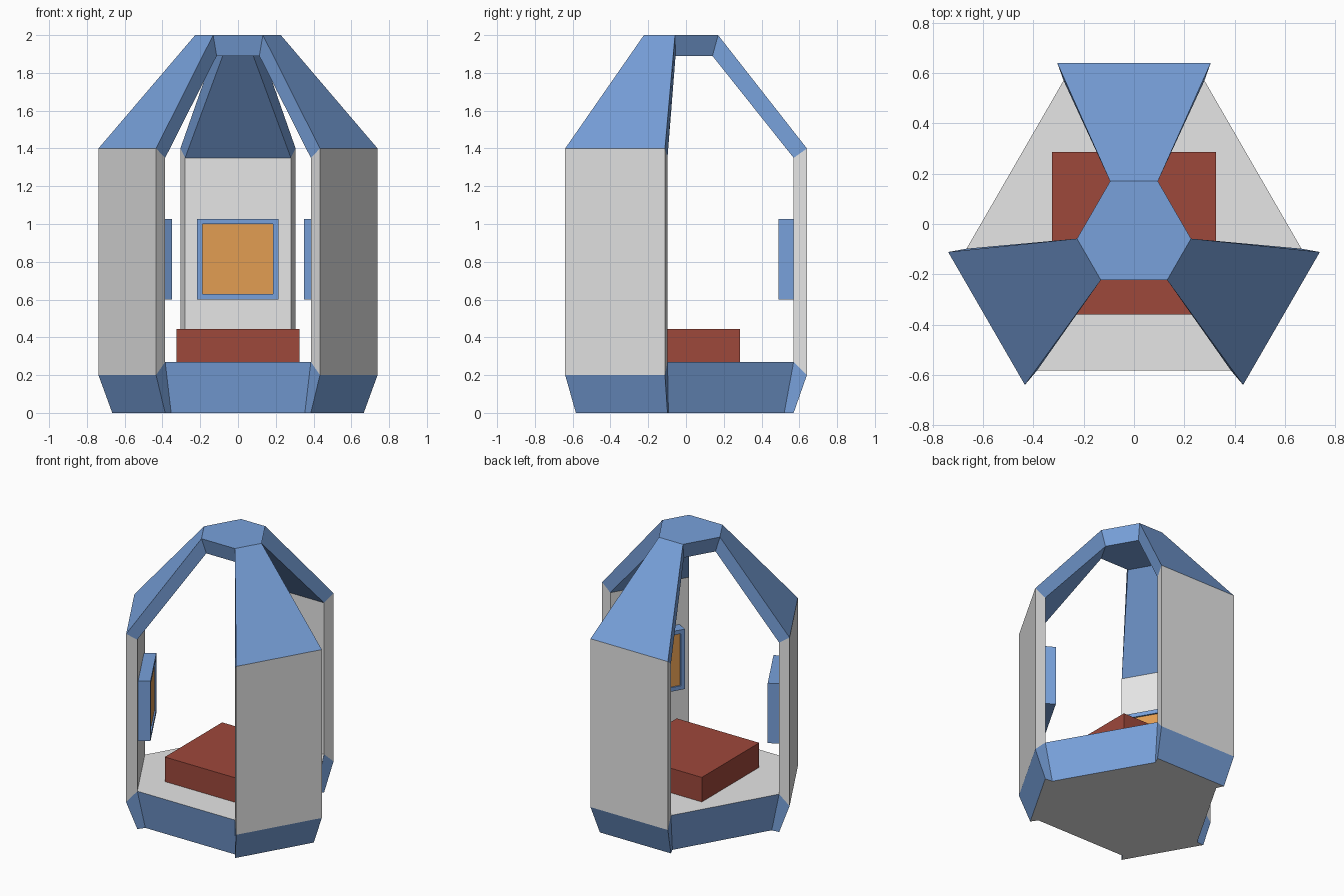
import bpy, bmesh
from math import radians
from mathutils import Matrix, Vector

cube = bpy.data.objects.get("Cube")
if cube:
    bpy.data.objects.remove(cube, do_unlink=True)

CENTRE = Vector((0, -0.037, 0))


def material(name, srgb):
    color = [(((c / 255) + 0.055) / 1.055) ** 2.4 for c in srgb] + [1]
    m = bpy.data.materials.new(name)
    m.use_nodes = True
    m.diffuse_color = color
    m.node_tree.nodes["Principled BSDF"].inputs["Base Color"].default_value = color
    return m


BLUE = material("blue paint", (120, 161, 219))
GREY = material("light grey", (230, 230, 230))
RED = material("red cushion", (158, 72, 59))
ORANGE = material("orange screen", (226, 157, 82))


def finish(name, bm, mats):
    bmesh.ops.recalc_face_normals(bm, faces=bm.faces)
    mesh = bpy.data.meshes.new(name)
    bm.to_mesh(mesh)
    bm.free()
    for m in mats:
        mesh.materials.append(m)
    ob = bpy.data.objects.new(name, mesh)
    bpy.context.collection.objects.link(ob)
    return ob


def spin(k):
    """Frame of arm k: local +y points outward from the cabin axis."""
    return Matrix.Translation(CENTRE) @ Matrix.Rotation(radians(120 * k), 4, 'Z')


def box(bm, lo, hi):
    lo, hi = Vector(lo), Vector(hi)
    size = hi - lo
    bmesh.ops.create_cube(bm, size=1, matrix=Matrix.Translation((lo + hi) / 2)
                          @ Matrix.Diagonal((*size, 1)))


# Arm profile stations: half width, distance from axis, height
OUTER = [(0.28, 0.607, 0), (0.305, 0.677, 0.2), (0.305, 0.677, 1.4), (0.095, 0.207, 2.0)]
INNER = [(0.257, 0.557, 0), (0.28, 0.607, 0.27), (0.28, 0.607, 1.35), (0.081, 0.177, 1.89)]


def arm(name, k):
    """Foot, wall and sloping roof rib in one bent slab."""
    bm = bmesh.new()
    rings = []
    for (ho, do, zo), (hi, di, zi) in zip(OUTER, INNER):
        pts = [(-ho, do, zo), (ho, do, zo), (hi, di, zi), (-hi, di, zi)]
        rings.append([bm.verts.new(p) for p in pts])
    bm.faces.new(rings[0]).material_index = 1
    bm.faces.new(rings[-1])
    for seg in range(3):
        a, b = rings[seg], rings[seg + 1]
        for i in range(4):
            j = (i + 1) % 4
            f = bm.faces.new((a[i], a[j], b[j], b[i]))
            f.material_index = 1 if seg == 1 else 0
    finish(name, bm, [BLUE, GREY]).matrix_world = spin(k)


def hexagon_block(name, low, high, mats):
    """Six-sided block joining the corners of all three arms."""
    bm = bmesh.new()
    rings = []
    for h, d, z in (low, high):
        rings.append([bm.verts.new(spin(k) @ Vector((s * h, d, z)))
                      for k in range(3) for s in (1, -1)])
    for ring in rings:
        bm.faces.new(ring).material_index = len(mats) - 1
    for i in range(6):
        j = (i + 1) % 6
        bm.faces.new((rings[0][i], rings[0][j], rings[1][j], rings[1][i]))
    finish(name, bm, mats)


def screen(name, k):
    """Wall box with an inset display on its inward face."""
    bm = bmesh.new()
    box(bm, (-0.216, 0.527, 0.6), (0.214, 0.607, 1.027))
    bm.normal_update()
    front = [f for f in bm.faces if f.normal.y < -0.9]
    bmesh.ops.inset_region(bm, faces=front, thickness=0.04, depth=0)
    bmesh.ops.inset_region(bm, faces=front, thickness=0, depth=-0.01)
    front[0].material_index = 1
    finish(name, bm, [BLUE, ORANGE]).matrix_world = spin(k)


# Three arms with their screens
for k, side in enumerate(("back", "right", "left")):
    arm(side + "_pillar", k)
    screen(side + "_screen", k)

# Base with grey floor, and the roof cap
hexagon_block("floor_base", INNER[0], INNER[1], [BLUE, GREY])
hexagon_block("roof_cap", INNER[3], OUTER[3], [BLUE])

# Square seat cushion in the middle of the floor
bm = bmesh.new()
box(bm, (-0.325, -0.36, 0.27), (0.325, 0.286, 0.445))
finish("seat", bm, [RED])
